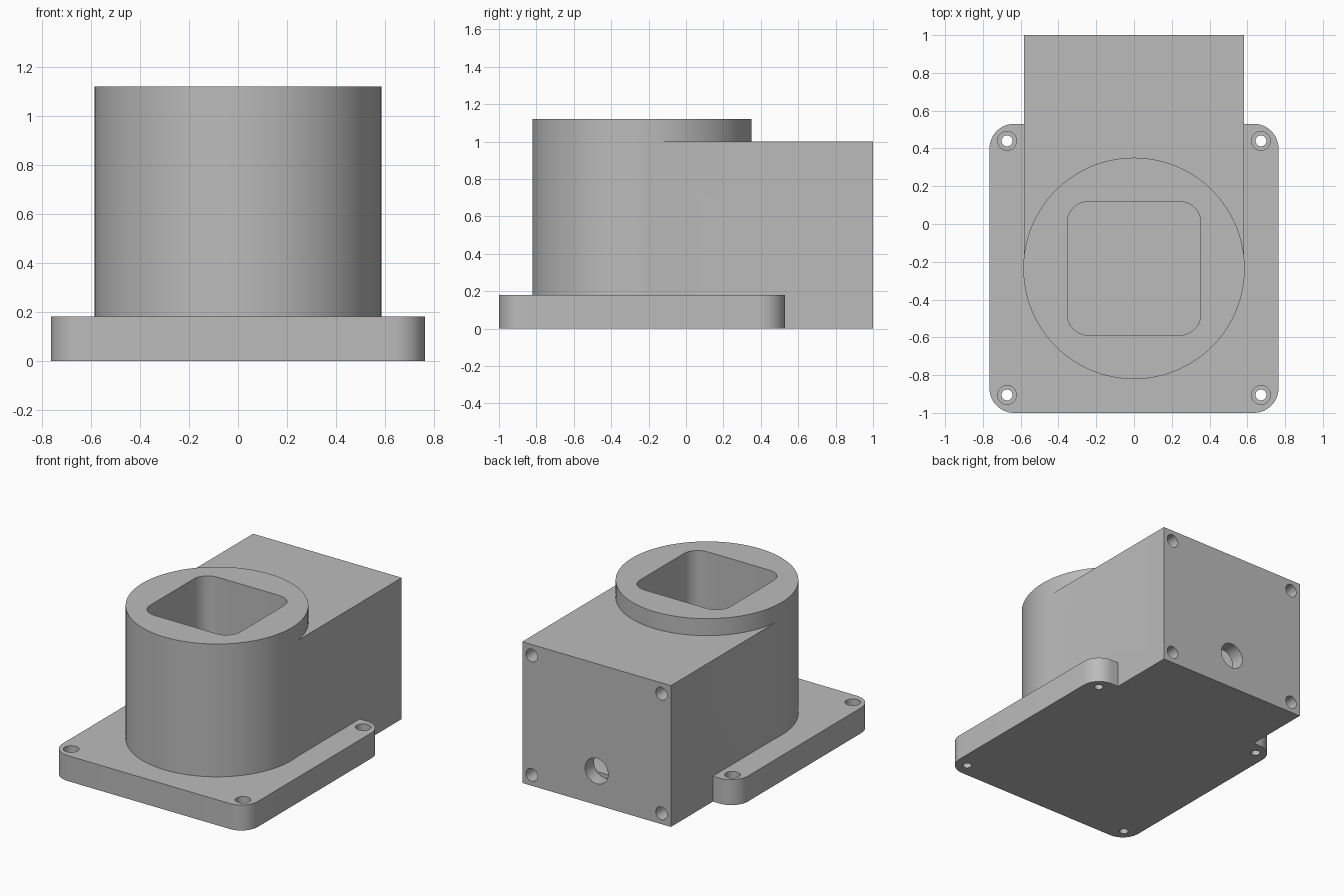
import bpy
import bmesh
from math import radians, sin, cos, pi
from mathutils import Matrix, Vector

old = bpy.data.objects.get("Cube")
if old:
    bpy.data.objects.remove(old, do_unlink=True)

GREY = (0.5, 0.5, 0.5, 1)
mat = bpy.data.materials.new("plain grey")
mat.use_nodes = True
mat.diffuse_color = GREY
mat.node_tree.nodes["Principled BSDF"].inputs["Base Color"].default_value = GREY


def make_object(name, bm):
    bmesh.ops.recalc_face_normals(bm, faces=bm.faces)
    mesh = bpy.data.meshes.new(name)
    bm.to_mesh(mesh)
    bm.free()
    mesh.materials.append(mat)
    obj = bpy.data.objects.new(name, mesh)
    bpy.context.collection.objects.link(obj)
    return obj


def block(name, x, y0, y1, z0, z1, radius=0, steps=12):
    """Upright prism of half width x, with optionally rounded vertical edges."""
    bm = bmesh.new()
    points = []
    corners = [(x, y1), (-x, y1), (-x, y0), (x, y0)]
    for i, (cx, cy) in enumerate(corners):
        if not radius:
            points.append((cx, cy))
            continue
        mx = cx - radius if cx > 0 else cx + radius
        my = cy - radius if cy == y1 else cy + radius
        for s in range(steps + 1):
            a = (i + s / steps) * pi / 2
            points.append((mx + radius * cos(a), my + radius * sin(a)))
    face = bm.faces.new([bm.verts.new((px, py, z0)) for px, py in points])
    top = bmesh.ops.extrude_face_region(bm, geom=[face])
    verts = [v for v in top["geom"] if isinstance(v, bmesh.types.BMVert)]
    bmesh.ops.translate(bm, verts=verts, vec=(0, 0, z1 - z0))
    return make_object(name, bm)


def cylinder(name, start, end, radius, segments=32):
    """Cylinder running between two points."""
    start, end = Vector(start), Vector(end)
    axis = end - start
    turn = axis.to_track_quat("Z", "Y").to_matrix().to_4x4()
    bm = bmesh.new()
    bmesh.ops.create_cone(bm, cap_ends=True, segments=segments,
                          radius1=radius, radius2=radius, depth=axis.length,
                          matrix=Matrix.Translation((start + end) / 2) @ turn)
    return make_object(name, bm)


def combine(target, tool, operation):
    """Apply a boolean and discard the tool."""
    mod = target.modifiers.new(operation.title(), "BOOLEAN")
    mod.operation = operation
    mod.solver = "EXACT"
    mod.object = tool
    with bpy.context.temp_override(object=target, active_object=target):
        bpy.ops.object.modifier_apply(modifier=mod.name)
    bpy.data.objects.remove(tool, do_unlink=True)


CENTRE = -0.235   # y of the round tower
FLOOR = 0.18      # top of the base plate

# Solid body: flange plate, rear box and round tower
housing = block("housing", 0.765, -1, 0.53, 0, FLOOR, 0.13)
combine(housing, block("rear_box", 0.582, CENTRE, 1, 0, 1), "UNION")
combine(housing, cylinder("tower", (0, CENTRE, 0.05), (0, CENTRE, 1.12),
                          0.586, 128), "UNION")

# Rounded square well in the tower and the chamber behind it
combine(housing, block("well", 0.353, CENTRE - 0.353, CENTRE + 0.353,
                       FLOOR, 1.3, 0.11), "DIFFERENCE")
combine(housing, block("chamber", 0.34, CENTRE, 0.9, FLOOR, 0.65), "DIFFERENCE")

# Cable hole through the back wall
combine(housing, cylinder("cable_hole", (0, 1.1, 0.24), (0, 0.9, 0.24), 0.09, 48),
        "DIFFERENCE")

for side in (-1, 1):
    # Counterbored mounting holes in the flange
    for y in (-0.905, 0.44):
        x = side * 0.672
        combine(housing, cylinder("bolt_hole", (x, y, -0.1), (x, y, 0.3), 0.029),
                "DIFFERENCE")
        combine(housing, cylinder("counterbore", (x, y, 0.1), (x, y, 0.3), 0.05),
                "DIFFERENCE")
    # Blind screw holes in the corners of the back face
    for z in (0.077, 0.923):
        x = side * 0.508
        combine(housing, cylinder("screw_hole", (x, 1.1, z), (x, 0.75, z), 0.045),
                "DIFFERENCE")

# Smooth curved walls, keep hard edges
bpy.ops.object.select_all(action="DESELECT")
housing.select_set(True)
bpy.context.view_layer.objects.active = housing
bpy.ops.object.shade_smooth_by_angle(angle=radians(30))
